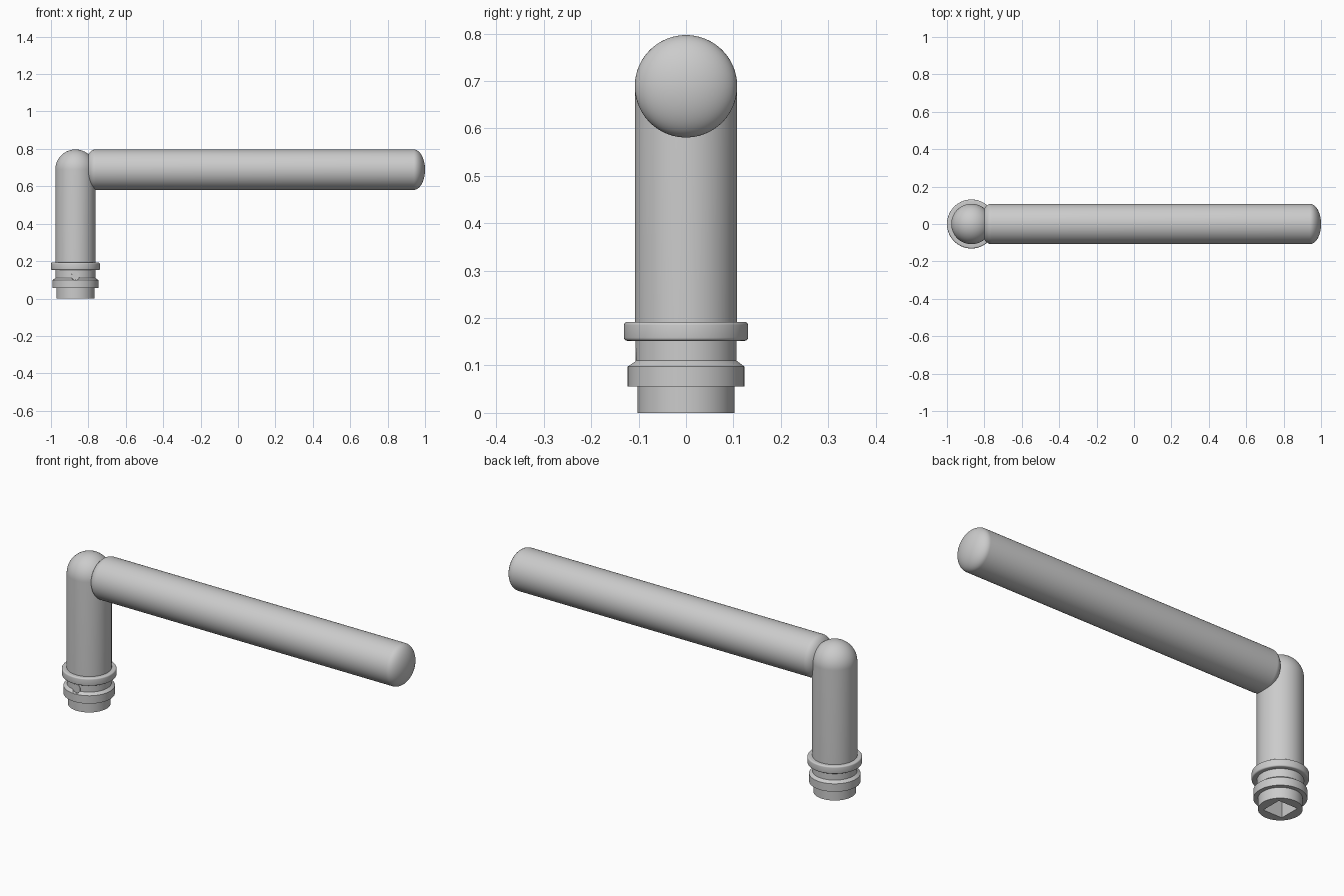
import bpy, bmesh, math
from mathutils import Matrix, Vector

if "Cube" in bpy.data.objects:
    bpy.data.objects.remove(bpy.data.objects["Cube"])

POST_X, AXIS_Z, R = -0.869, 0.689, 0.108


def arc(cr, cz, rr, rz, a0, a1, n):
    """Profile points (radius, height) along an elliptical arc, in degrees."""
    angles = [math.radians(a0 + (a1 - a0) * i / n) for i in range(n + 1)]
    return [(max(cr + rr * math.cos(a), 0), cz + rz * math.sin(a)) for a in angles]


def smooth(obj):
    bpy.ops.object.select_all(action='DESELECT')
    obj.select_set(True)
    bpy.context.view_layer.objects.active = obj
    bpy.ops.object.shade_smooth_by_angle(angle=math.radians(30))


def make(name, bm, matrix):
    bmesh.ops.remove_doubles(bm, verts=bm.verts, dist=1e-5)
    bmesh.ops.recalc_face_normals(bm, faces=bm.faces)
    bm.transform(matrix)
    mesh = bpy.data.meshes.new(name)
    bm.to_mesh(mesh)
    bm.free()
    obj = bpy.data.objects.new(name, mesh)
    bpy.context.collection.objects.link(obj)
    return obj


def lathe(name, profile, matrix, steps=96):
    bm = bmesh.new()
    verts = [bm.verts.new((r, 0, z)) for r, z in profile]
    edges = [bm.edges.new(p) for p in zip(verts, verts[1:])]
    bmesh.ops.spin(bm, geom=verts + edges, cent=(0, 0, 0), axis=(0, 0, 1),
                   angle=math.tau, steps=steps, use_merge=False)
    return make(name, bm, matrix)


def cut(target, cutter):
    mod = target.modifiers.new("cut", 'BOOLEAN')
    mod.operation, mod.solver, mod.object = 'DIFFERENCE', 'EXACT', cutter
    bpy.context.view_layer.objects.active = target
    bpy.ops.object.modifier_apply(modifier=mod.name)
    bpy.data.objects.remove(cutter, do_unlink=True)


# Upright post with stepped base, flange, rounded collar and domed top
profile = [(0, 0), (0.102, 0), (0.102, 0.056), (0.123, 0.056), (0.123, 0.098),
           (0.107, 0.110), (0.107, 0.152)]
profile += arc(0.124, 0.159, 0.007, 0.007, -90, 0, 4)
profile += arc(0.124, 0.185, 0.007, 0.007, 0, 90, 4)
profile += [(R, 0.192)] + arc(0, AXIS_Z, R, R, 0, 90, 20)
post = lathe("post", profile, Matrix.Translation((POST_X, 0, 0)))

# Square spindle socket in the underside
bm = bmesh.new()
bmesh.ops.create_cube(bm, size=1)
cut(post, make("socket_cutter", bm, Matrix.Translation((POST_X, 0, 0.1))
               @ Matrix.Diagonal((0.11, 0.11, 0.5, 1))))


# Grub screw in a shallow hole on the front of the neck
def pin(name, radius, y0, y1):
    half = (y1 - y0) / 2
    m = Matrix.Translation((POST_X, (y0 + y1) / 2, 0.12)) @ Matrix.Rotation(math.pi / 2, 4, 'X')
    return lathe(name, [(0, -half), (radius, -half), (radius, half), (0, half)], m, 32)


cut(post, pin("screw_hole_cutter", 0.0225, -0.2, -0.095))
screw = pin("grub_screw", 0.022, -0.107, -0.09)

# Horizontal lever with shallow domed ends
x0, x1, dome = -0.822, 1.0, 0.06
profile = arc(0, x0 + dome, R, dome, -90, 0, 16) + arc(0, x1 - dome, R, dome, 0, 90, 16)
lever = lathe("lever", profile, Matrix.Translation((0, 0, AXIS_Z))
              @ Matrix.Rotation(math.pi / 2, 4, 'Y'))

for part in (post, screw, lever):
    smooth(part)
